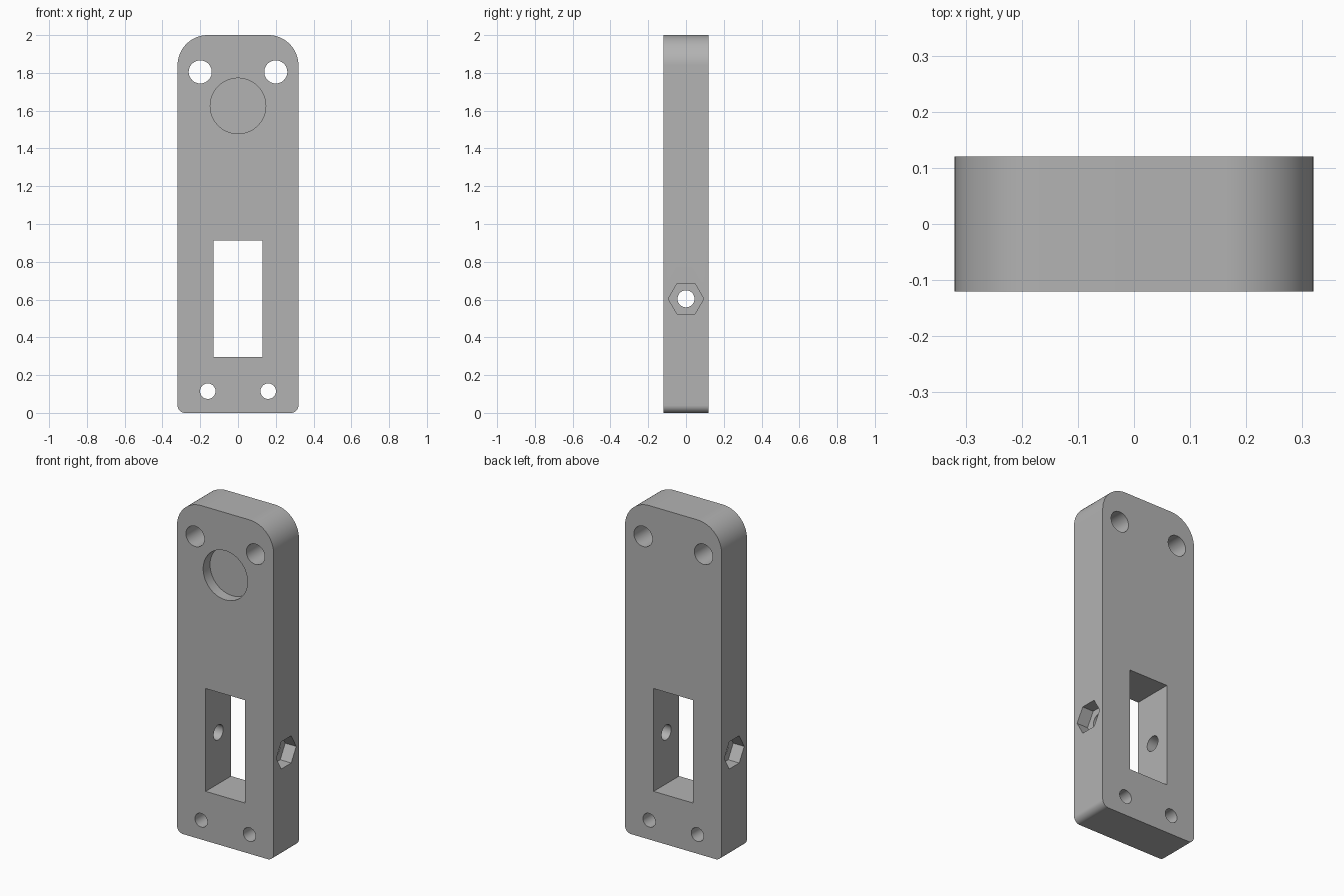
import bpy
import bmesh
from math import sin, cos, pi, radians
from mathutils import Matrix

cube = bpy.data.objects.get("Cube")
if cube:
    bpy.data.objects.remove(cube, do_unlink=True)

W, T, H = 0.32, 0.12, 2.0          # half width, half thickness, height
TOP_R, BOTTOM_R = 0.16, 0.04       # corner radii

# Single grey finish
grey = bpy.data.materials.new("plain_grey")
grey.use_nodes = True
colour = (0.45, 0.45, 0.45, 1)
grey.diffuse_color = colour
grey.node_tree.nodes["Principled BSDF"].inputs["Base Color"].default_value = colour


def add_object(name, bm):
    bmesh.ops.recalc_face_normals(bm, faces=bm.faces)
    mesh = bpy.data.meshes.new(name)
    bm.to_mesh(mesh)
    bm.free()
    mesh.materials.append(grey)
    ob = bpy.data.objects.new(name, mesh)
    bpy.context.collection.objects.link(ob)
    return ob


def arc(cx, cz, r, start, steps=24):
    angles = [start + pi / 2 * i / steps for i in range(steps + 1)]
    return [(cx + r * cos(a), cz + r * sin(a)) for a in angles]


def prism(name, r, sides, axis, centre, depth, turn=0):
    """Round or polygonal cutter running along the x or y axis."""
    bm = bmesh.new()
    tilt = Matrix.Rotation(pi / 2, 4, "Y" if axis == "x" else "X")
    bmesh.ops.create_cone(bm, cap_ends=True, segments=sides, radius1=r, radius2=r,
                          depth=depth, matrix=Matrix.Translation(centre) @ tilt
                          @ Matrix.Rotation(turn, 4, "Z"))
    return add_object(name, bm)


# Plate outline with large top corners and small bottom corners
outline = (arc(W - TOP_R, H - TOP_R, TOP_R, 0)
           + arc(TOP_R - W, H - TOP_R, TOP_R, pi / 2)
           + arc(BOTTOM_R - W, BOTTOM_R, BOTTOM_R, pi)
           + arc(W - BOTTOM_R, BOTTOM_R, BOTTOM_R, 3 * pi / 2))
bm = bmesh.new()
face = bm.faces.new([bm.verts.new((x, -T, z)) for x, z in outline])
back = bmesh.ops.extrude_face_region(bm, geom=[face])["geom"]
bmesh.ops.translate(bm, vec=(0, 2 * T, 0),
                    verts=[v for v in back if isinstance(v, bmesh.types.BMVert)])
plate = add_object("mounting_plate", bm)

# Rectangular window
bm = bmesh.new()
bmesh.ops.create_cube(bm, size=1, matrix=Matrix.Translation((0, 0, 0.604))
                      @ Matrix.Diagonal((0.26, 1, 0.616, 1)))
cutters = [add_object("window_cutter", bm)]

# Blind round recess in the front
recess = 0.065
cutters.append(prism("recess_cutter", 0.147, 96, "y", (0, recess - T - 0.1, 1.625), 0.2))

# Cross bolt hole through both side walls
cutters.append(prism("bolt_hole_cutter", 0.045, 48, "x", (0, 0, 0.604), 1))

# Mirrored screw holes and hexagonal nut pockets
pocket = 0.073
for side in (-1, 1):
    cutters += [
        prism("top_hole_cutter", 0.061, 64, "y", (side * 0.2, 0, 1.805), 1),
        prism("bottom_hole_cutter", 0.041, 48, "y", (side * 0.16, 0, 0.115), 1),
        prism("nut_pocket_cutter", 0.094, 6, "x",
              (side * (W - pocket + 0.1), 0, 0.604), 0.2, pi / 2 * 0),
    ]

# Cut everything out of the plate
bpy.context.view_layer.objects.active = plate
for cutter in cutters:
    cutter.hide_render = True
    mod = plate.modifiers.new(cutter.name, "BOOLEAN")
    mod.operation = "DIFFERENCE"
    mod.solver = "EXACT"
    mod.object = cutter
    bpy.ops.object.modifier_apply(modifier=mod.name)
    bpy.data.objects.remove(cutter, do_unlink=True)

# Smooth round walls, crisp edges
bpy.ops.object.select_all(action="DESELECT")
plate.select_set(True)
bpy.ops.object.shade_smooth_by_angle(angle=radians(30))
